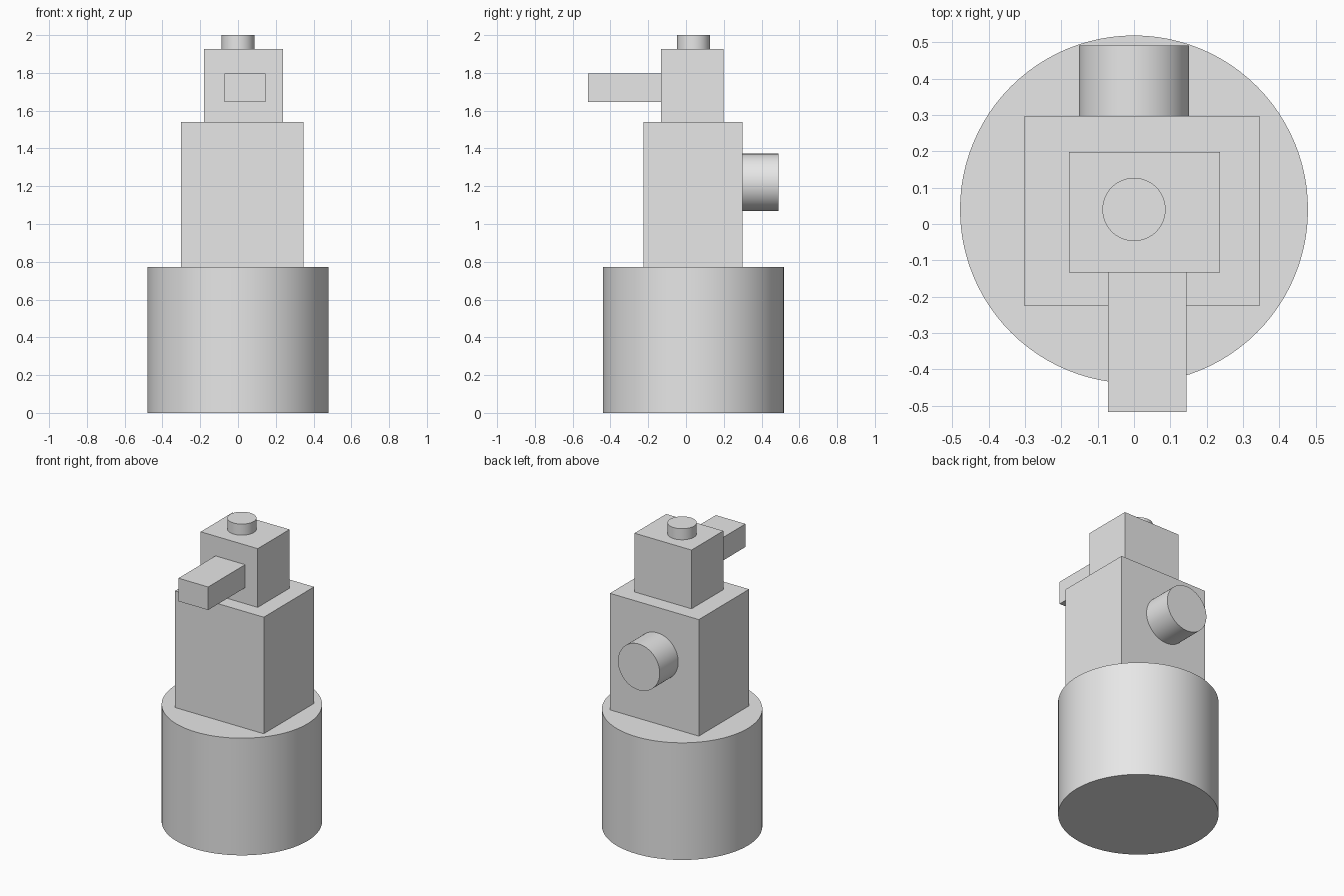
import bpy
import math
from mathutils import Vector

cube = bpy.data.objects.get("Cube")
if cube:
    bpy.data.objects.remove(cube, do_unlink=True)

# Single plain grey
grey = bpy.data.materials.new("plain_grey")
grey.use_nodes = True
colour = (0.8, 0.8, 0.8, 1.0)
grey.diffuse_color = colour
grey.node_tree.nodes["Principled BSDF"].inputs["Base Color"].default_value = colour


def box(name, low, high):
    """Box between two opposite corners."""
    low, high = Vector(low), Vector(high)
    bpy.ops.mesh.primitive_cube_add(size=1, location=(low + high) / 2)
    obj = bpy.context.object
    obj.name = name
    obj.scale = high - low
    bpy.ops.object.transform_apply(location=False, rotation=False, scale=True)
    obj.data.materials.append(grey)
    return obj


def cylinder(name, start, end, radius):
    """Smooth cylinder running from start to end."""
    start, end = Vector(start), Vector(end)
    axis = end - start
    bpy.ops.mesh.primitive_cylinder_add(
        vertices=96, radius=radius, depth=axis.length,
        location=(start + end) / 2,
        rotation=axis.to_track_quat("Z", "Y").to_euler())
    obj = bpy.context.object
    obj.name = name
    obj.data.materials.append(grey)
    bpy.ops.object.shade_smooth_by_angle(angle=math.radians(30))
    return obj


# Heights and the shared axis of the round parts
base_top, body_top, head_top = 0.772, 1.54, 1.927
axis_y = 0.04
body_back, head_front = 0.298, -0.133

# Stacked main parts
cylinder("base", (0, axis_y, 0), (0, axis_y, base_top), 0.479)
box("body", (-0.302, -0.226, base_top), (0.346, body_back, body_top))
box("head", (-0.179, head_front, body_top), (0.237, 0.198, head_top))
cylinder("top_knob", (0, axis_y, head_top), (0, axis_y, 2), 0.087)

# Projecting parts
box("front_arm", (-0.071, -0.518, 1.645), (0.145, head_front, 1.797))
cylinder("back_port", (0, body_back, 1.22), (0, 0.491, 1.22), 0.152)
